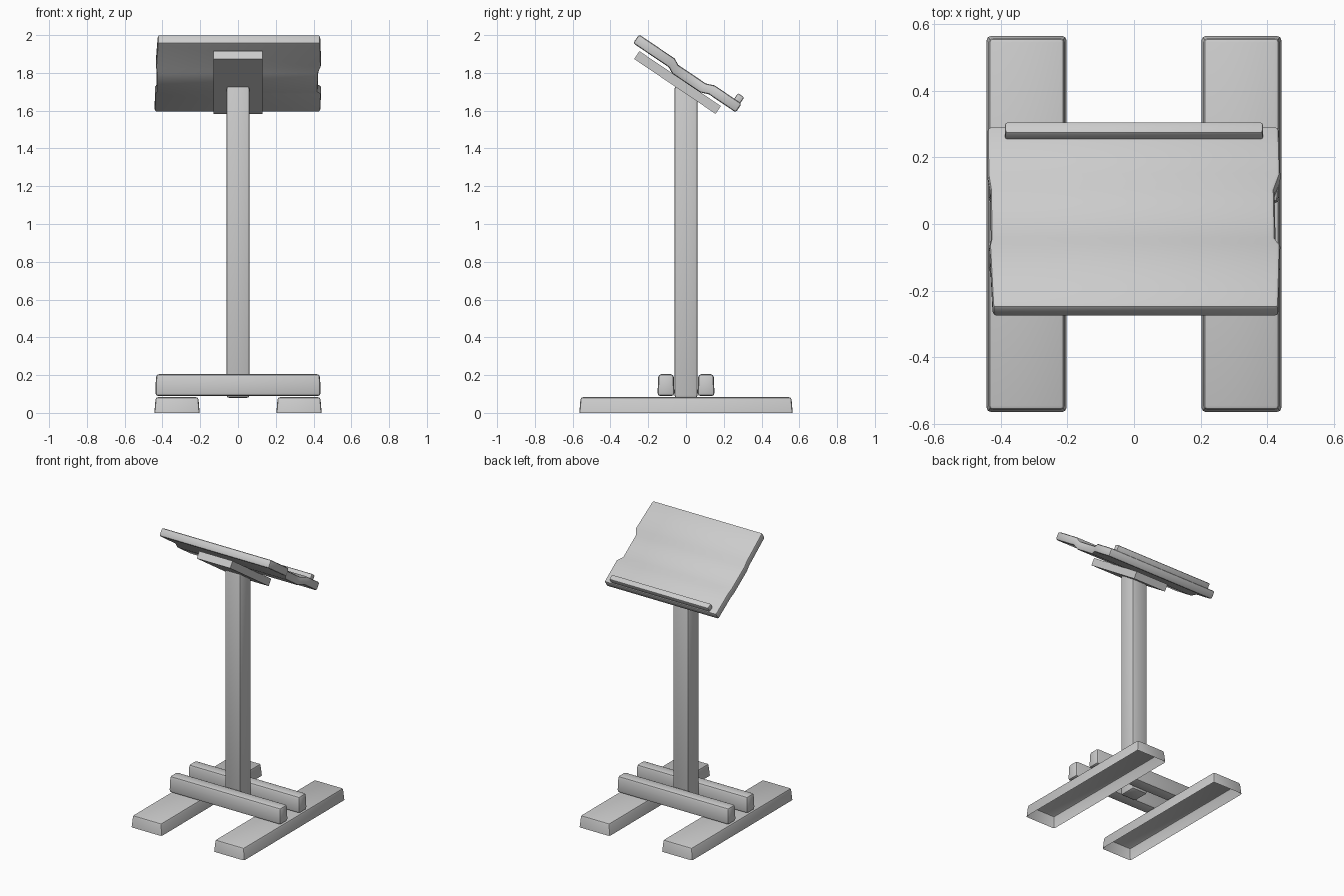
import bpy, bmesh, math
from mathutils import Matrix

if "Cube" in bpy.data.objects:
    bpy.data.objects.remove(bpy.data.objects["Cube"])

TILT = Matrix.Rotation(math.radians(-34), 4, 'X')


def finish(bm, name, bevel=0.012, segments=2, matrix=None):
    bmesh.ops.recalc_face_normals(bm, faces=bm.faces[:])
    if bevel:
        edges = [e for e in bm.edges
                 if e.is_manifold and e.calc_face_angle(0) > math.radians(50)]
        bmesh.ops.bevel(bm, geom=edges, offset=bevel, segments=segments,
                        profile=0.5, affect='EDGES', clamp_overlap=True)
    if matrix:
        bm.transform(matrix)
    mesh = bpy.data.meshes.new(name)
    bm.to_mesh(mesh)
    bm.free()
    ob = bpy.data.objects.new(name, mesh)
    bpy.context.collection.objects.link(ob)
    bpy.ops.object.select_all(action='DESELECT')
    ob.select_set(True)
    bpy.context.view_layer.objects.active = ob
    bpy.ops.object.shade_smooth_by_angle(angle=math.radians(35))
    return ob


def box(name, size, loc, tilt=False, bevel=0.012, taper=0.0, open_bottom=False):
    bm = bmesh.new()
    bmesh.ops.create_cube(bm, size=1)
    for v in bm.verts:
        inset = taper if v.co.z > 0 else 0
        v.co.x *= size[0] - 2 * inset
        v.co.y *= size[1] - 2 * inset
        v.co.z *= size[2]
    if open_bottom:
        bm.faces.ensure_lookup_table()
        low = min(bm.faces, key=lambda f: f.calc_center_median().z)
        bmesh.ops.delete(bm, geom=[low], context='FACES_ONLY')
    m = Matrix.Translation(loc)
    return finish(bm, name, bevel, 2, m @ TILT if tilt else m)


# base: two hollow feet and two cross bars
for s, side in ((-1, "left"), (1, "right")):
    box(side + "_foot", (0.24, 1.13, 0.083), (s * 0.323, 0, 0.0415),
        taper=0.007, open_bottom=True)
for s, side in ((-1, "front"), (1, "back")):
    box(side + "_cross_bar", (0.876, 0.09, 0.116), (0, s * 0.106, 0.147),
        bevel=0.016, taper=0.004)

# post and the plate under the desk top
box("post", (0.122, 0.122, 1.65), (0, 0, 0.905), bevel=0.013)
box("support_plate", (0.262, 0.52, 0.05), (0, -0.045, 1.749), tilt=True, bevel=0)

# desk top: slab with worn side edges (along slope, dip, left x, right x)
stations = [(-0.328, 0.0, -0.425, 0.435), (-0.10, 0.0, -0.435, 0.44),
            (-0.065, -0.018, -0.43, 0.425), (0.11, -0.018, -0.432, 0.422),
            (0.155, 0.0, -0.44, 0.44), (0.328, 0.0, -0.441, 0.436)]
half = 0.028
bm = bmesh.new()
rings = []
for u, dip, xl, xr in stations:
    rings.append([bm.verts.new((x, u, dip + h)) for x, h in
                  ((xl, -half), (xr, -half), (xr, half), (xl, half))])
for a, b in zip(rings, rings[1:]):
    for i in range(4):
        j = (i + 1) % 4
        bm.faces.new((a[i], a[j], b[j], b[i]))
bm.faces.new(rings[0])
bm.faces.new(rings[-1][::-1])
finish(bm, "desk_top", 0.012, 2, Matrix.Translation((0, 0.0075, 1.797)) @ TILT)

# book ledge along the low edge
box("book_ledge", (0.776, 0.04, 0.06), (0, 0.275, 1.657), tilt=True, bevel=0.008)
